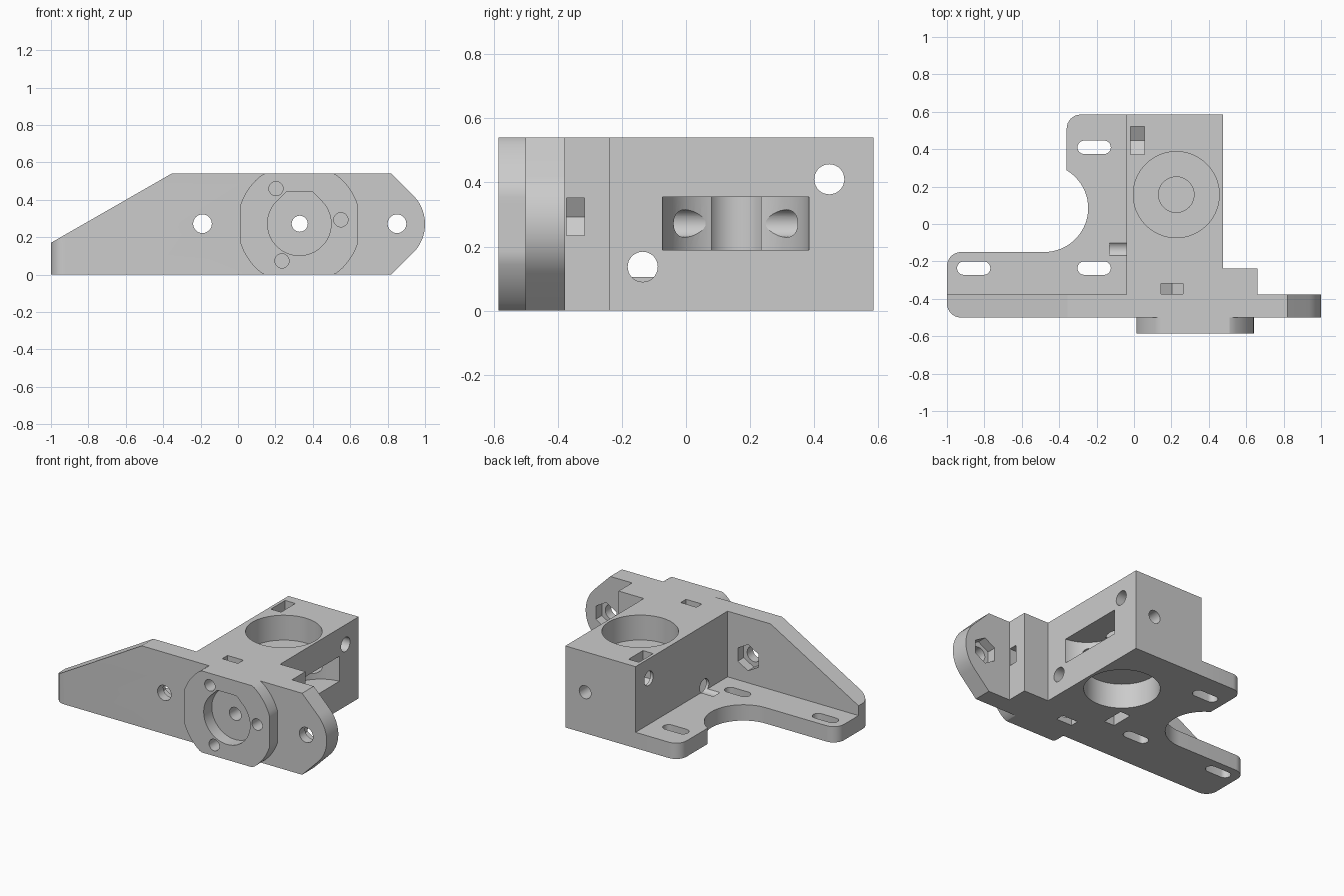
import bpy, bmesh, math

if "Cube" in bpy.data.objects:
    bpy.data.objects.remove(bpy.data.objects["Cube"])

H = 0.54          # body height
ZC = 0.272        # height of the main horizontal axes


def arc(cx, cy, r, a0, a1, n=16):
    return [(cx + r * math.cos(math.radians(a0 + (a1 - a0) * i / n)),
             cy + r * math.sin(math.radians(a0 + (a1 - a0) * i / n))) for i in range(n + 1)]


def circle(cx, cy, r, n=48):
    return arc(cx, cy, r, 0, 360, n)[:-1]


def rect(u0, u1, v0, v1):
    return [(u0, v0), (u1, v0), (u1, v1), (u0, v1)]


def prism(name, axis, pts, a, b):
    """Extrude a 2D outline along an axis from a to b."""
    place = {'x': lambda u, v, w: (w, u, v),
             'y': lambda u, v, w: (u, w, v),
             'z': lambda u, v, w: (u, v, w)}[axis]
    bm = bmesh.new()
    lo = [bm.verts.new(place(u, v, a)) for u, v in pts]
    hi = [bm.verts.new(place(u, v, b)) for u, v in pts]
    n = len(pts)
    bm.faces.new(lo)
    bm.faces.new(hi)
    for i in range(n):
        j = (i + 1) % n
        bm.faces.new((lo[i], lo[j], hi[j], hi[i]))
    bmesh.ops.recalc_face_normals(bm, faces=bm.faces)
    me = bpy.data.meshes.new(name)
    bm.to_mesh(me)
    bm.free()
    ob = bpy.data.objects.new(name, me)
    bpy.context.collection.objects.link(ob)
    return ob


def combine(op, axis, pts, a, b):
    """Boolean a prism into the bracket and discard it."""
    tool = prism("helper", axis, pts, a, b)
    tool.hide_render = True
    m = body.modifiers.new("bool", 'BOOLEAN')
    m.operation, m.object, m.solver = op, tool, 'EXACT'
    bpy.context.view_layer.objects.active = body
    bpy.ops.object.modifier_apply(modifier=m.name)
    bpy.data.objects.remove(tool)


def add(*args):
    combine('UNION', *args)


def cut(*args):
    combine('DIFFERENCE', *args)


# main block
body = prism("extruder_bracket", 'z', rect(-0.04, 0.475, -0.45, 0.585), 0, H)
add('z', rect(-0.04, 0.66, -0.45, -0.237), 0, H)

# mounting plate with round bite
add('z', [(-1, -0.5), (0.2, -0.5), (0.2, 0.585)]
    + arc(-0.285, 0.51, 0.075, 90, 180, 8)
    + arc(-0.48, 0.085, 0.235, 59.3, -90, 28)
    + arc(-0.925, -0.225, 0.075, 90, 180, 8), 0, 0.105)

# front wall: sloped on the left, rounded ear on the right
add('y', [(-1, 0), (0.82, 0)] + arc(0.783, 0.27, 0.217, -45, 45, 20)
    + [(0.82, H), (-0.355, H), (-1, 0.17)], -0.5, -0.378)
cut('z', [(-1.1, -0.6), (-0.925, -0.6)]
    + arc(-0.925, -0.425, 0.075, 270, 180, 8) + [(-1.1, -0.425)], -0.1, 0.7)

# front boss: disc trimmed to the body height and on both sides
add('y', [(min(max(x, 0.013), 0.641), min(max(z, 0), H))
          for x, z in circle(0.327, 0.27, 0.33, 96)], -0.585, -0.45)
# boss recess with flattened printable roof
r = 0.17
cut('y', arc(0.328, ZC, r, 135, 405, 40)
    + [(0.328 + 0.414 * r, ZC + r), (0.328 - 0.414 * r, ZC + r)], -0.7, -0.5)

# vertical shaft: two bearing pockets, drive bore, idler window
cut('z', circle(0.226, 0.157, 0.23, 64), H - 0.165, 0.7)
cut('z', circle(0.226, 0.157, 0.23, 64), -0.1, 0.165)
cut('z', circle(0.226, 0.157, 0.095), 0.175, 0.45)
cut('z', circle(0.497, 0.155, 0.23, 64), 0.19, 0.355)

# feed hole front to back
cut('y', circle(0.33, ZC, 0.043, 32), -0.7, 0.7)

# wall and ear bolt holes with hexagon nut recesses behind
for x in (-0.19, 0.85):
    cut('y', circle(x, ZC, 0.05, 32), -0.7, -0.3)
    cut('y', arc(x, ZC, 0.087, 30, 330, 5), -0.44, -0.3 if x < 0 else -0.2)

# cross bolts through the block with nut slots from top and bottom
w, c = 0.075, 0.043
for y, z, s, x0 in ((0.447, 0.41, 1, -0.2), (-0.135, 0.137, -1, -0.13)):
    cut('x', circle(y, z, 0.047, 32), x0, 0.7)
    cut('x', [(y - w, z + s * 0.6), (y - w, z - s * c), (y, z - s * 2 * c),
              (y + w, z - s * c), (y + w, z + s * 0.6)], -0.02, 0.055)

# three boss screws, each with a nut slot opening outward
w, c = 0.058, 0.0335
for x, z, dx, dz in ((0.203, 0.46, 0, 1), (0.55, 0.293, 1, 0), (0.235, 0.073, 0, -1)):
    cut('y', circle(x, z, 0.038, 32), -0.7, -0.29)
    slot = [(-w, 0.5), (-w, -c), (0, -2 * c), (w, -c), (w, 0.5)]
    cut('y', [(x + v * dx + u * dz, z + v * dz - u * dx) for u, v in slot], -0.373, -0.317)

# plate slots
for x, y in ((-0.213, 0.41), (-0.213, -0.236), (-0.857, -0.236)):
    cut('z', arc(x + 0.053, y, 0.036, -90, 90, 12)
        + arc(x - 0.053, y, 0.036, 90, 270, 12), -0.1, 0.3)

# material and shading
grey = bpy.data.materials.new("plain grey")
grey.diffuse_color = (0.6, 0.6, 0.6, 1)
grey.use_nodes = True
grey.node_tree.nodes["Principled BSDF"].inputs["Base Color"].default_value = grey.diffuse_color
body.data.materials.clear()
body.data.materials.append(grey)
for p in body.data.polygons:
    p.material_index = 0
bpy.ops.object.select_all(action='DESELECT')
body.select_set(True)
bpy.context.view_layer.objects.active = body
bpy.ops.object.shade_smooth_by_angle(angle=math.radians(25))
